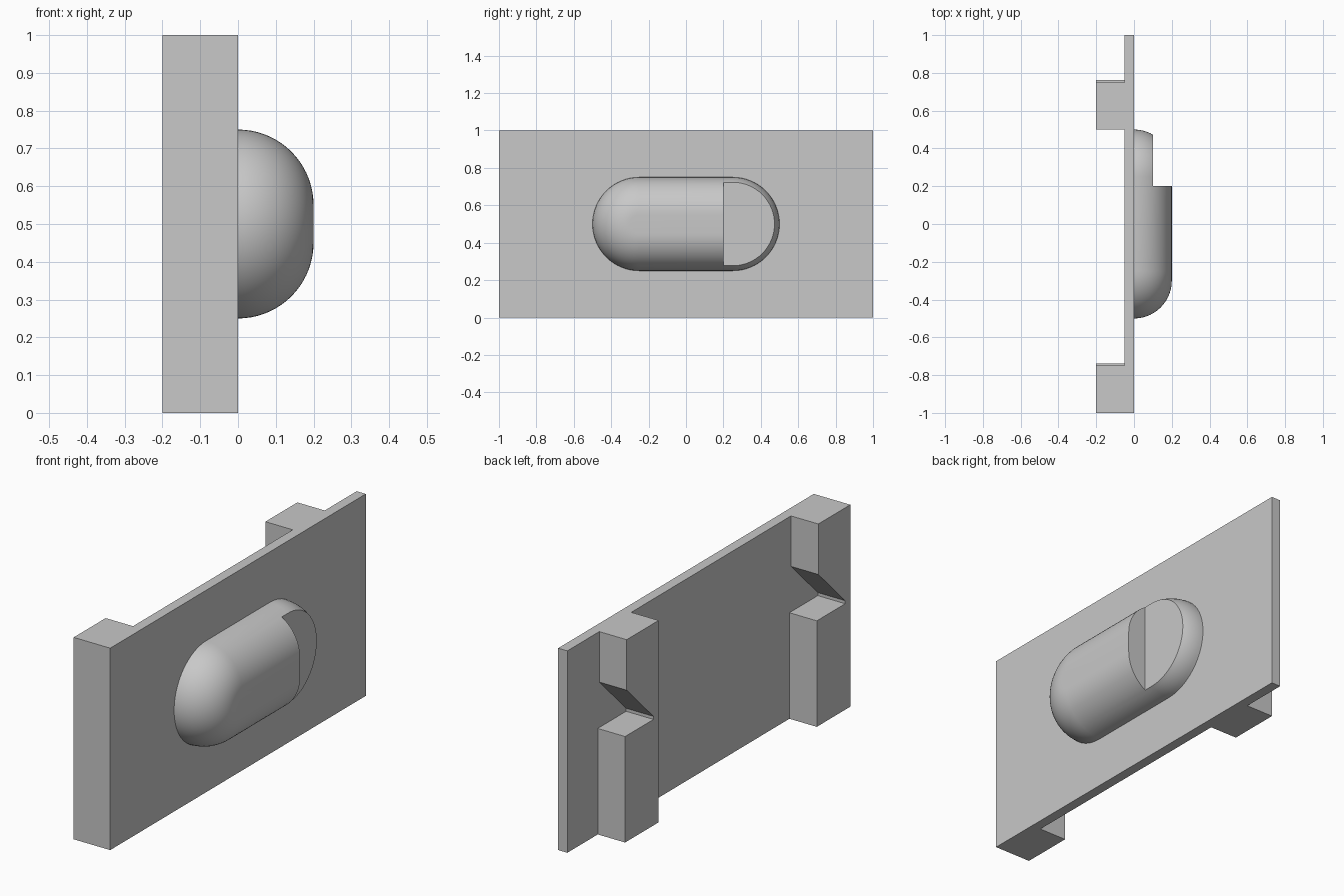
import bpy
import bmesh
from math import sin, cos, pi, radians

cube = bpy.data.objects.get("Cube")
if cube:
    bpy.data.objects.remove(cube, do_unlink=True)

GREY = (0.58, 0.58, 0.58, 1.0)
grey = bpy.data.materials.new("light grey")
grey.use_nodes = True
grey.diffuse_color = GREY
grey.node_tree.nodes["Principled BSDF"].inputs["Base Color"].default_value = GREY


def add_object(name, bm):
    bmesh.ops.recalc_face_normals(bm, faces=bm.faces)
    mesh = bpy.data.meshes.new(name)
    bm.to_mesh(mesh)
    bm.free()
    mesh.materials.append(grey)
    obj = bpy.data.objects.new(name, mesh)
    bpy.context.collection.objects.link(obj)
    return obj


def loft(name, rings):
    """Skin closed rings of points and cap both ends."""
    bm = bmesh.new()
    loops = [[bm.verts.new(p) for p in ring] for ring in rings]
    n = len(loops[0])
    for a, b in zip(loops, loops[1:]):
        for i in range(n):
            j = (i + 1) % n
            bm.faces.new((a[i], a[j], b[j], b[i]))
    bm.faces.new(loops[0])
    bm.faces.new(loops[-1])
    return add_object(name, bm)


def extrude_x(name, profile, x0, x1):
    return loft(name, [[(x, y, z) for y, z in profile] for x in (x0, x1)])


def rectangle(y0, y1, z0, z1):
    return [(y0, z0), (y1, z0), (y1, z1), (y0, z1)]


# Flat plate
extrude_x("plate", rectangle(-1, 1, 0, 1), -0.05, 0)

# Rear rails, each with a hooked notch in its +y side
rail = [(0, 0), (0.262, 0), (0.262, 0.525), (0.04, 0.525),
        (0.04, 0.54), (0.25, 0.75), (0.25, 1), (0, 1)]
for name, y0 in (("front_rail", -1), ("back_rail", 0.5)):
    extrude_x(name, [(y0 + y, z) for y, z in rail], -0.2, -0.05)


# Rounded stadium grip
def stadium(x, r, steps=32):
    ring = []
    for centre, start in ((0.25, -pi / 2), (-0.25, pi / 2)):
        for i in range(steps + 1):
            a = start + pi * i / steps
            ring.append((x, centre + r * cos(a), 0.5 + r * sin(a)))
    return ring


angles = [pi / 2 * i / 18 for i in range(19)]
grip = loft("grip", [stadium(0.2 * sin(a), 0.05 + 0.2 * cos(a)) for a in angles])

# Step cut into the back end of the grip
cutter = extrude_x("grip_cutter", rectangle(0.2, 0.7, 0.1, 0.9), 0.1, 0.4)
cutter.hide_render = True
cut = grip.modifiers.new("step", 'BOOLEAN')
cut.operation = 'DIFFERENCE'
cut.solver = 'EXACT'
cut.object = cutter
for obj in bpy.context.selected_objects:
    obj.select_set(False)
bpy.context.view_layer.objects.active = grip
grip.select_set(True)
bpy.ops.object.modifier_apply(modifier=cut.name)
bpy.data.objects.remove(cutter, do_unlink=True)
bpy.ops.object.shade_smooth_by_angle(angle=radians(30))
